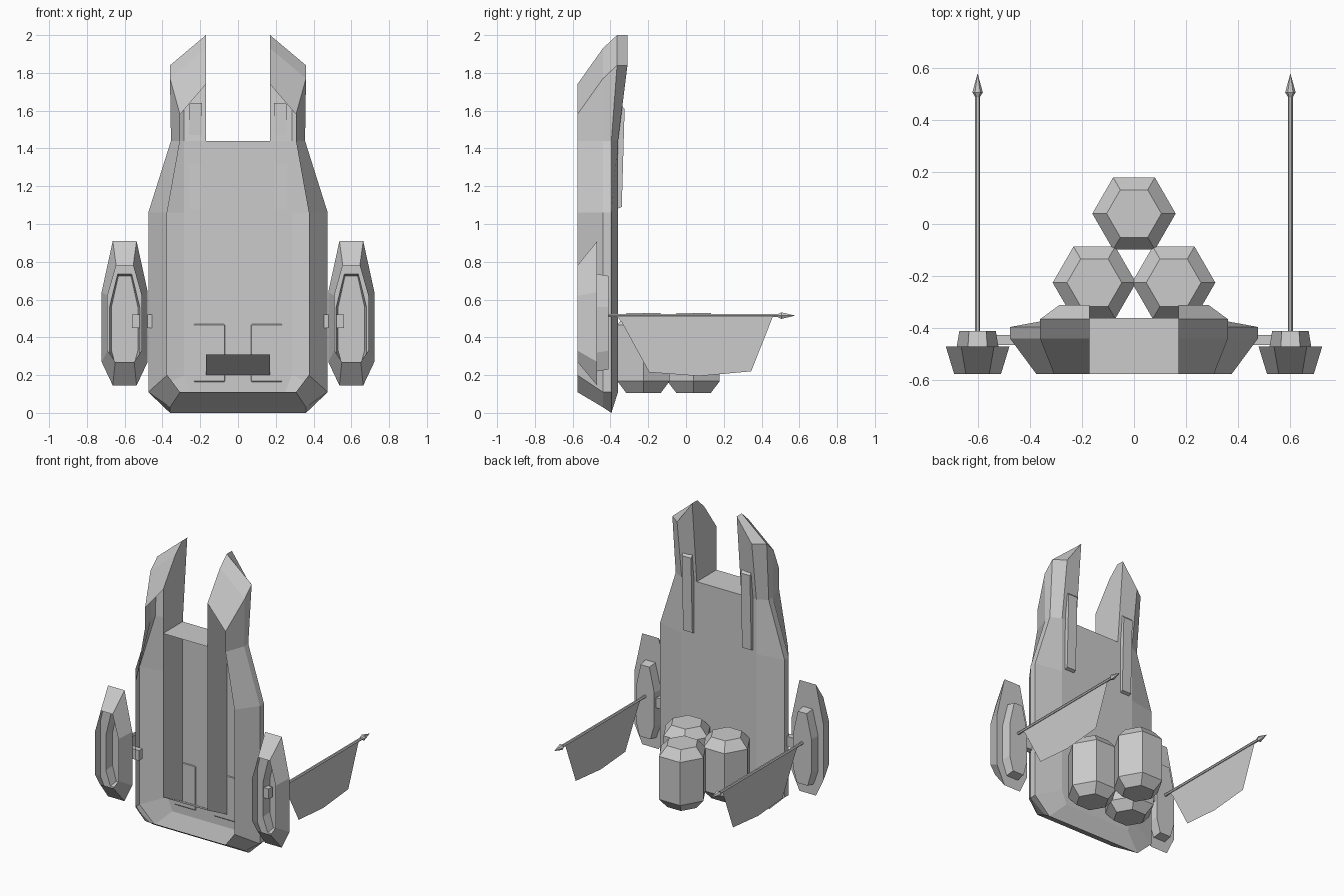
import bpy
from math import cos, sin, pi, radians
from mathutils import Vector

cube = bpy.data.objects.get("Cube")
if cube:
    bpy.data.objects.remove(cube, do_unlink=True)

grey = bpy.data.materials.new("plain grey")
grey.use_nodes = True
grey.diffuse_color = (0.6, 0.6, 0.6, 1)
grey.node_tree.nodes["Principled BSDF"].inputs["Base Color"].default_value = (0.6, 0.6, 0.6, 1)


def make(name, verts, faces, mirror=False):
    """Create a mesh object, optionally mirrored across x."""
    mesh = bpy.data.meshes.new(name)
    mesh.from_pydata(verts, [], faces)
    mesh.materials.append(grey)
    obj = bpy.data.objects.new(name, mesh)
    bpy.context.collection.objects.link(obj)
    if mirror:
        mod = obj.modifiers.new("mirror", "MIRROR")
        mod.merge_threshold = 0.0005
    return obj


def loft(rings, closed=True, cap_start=False, cap_end=False):
    """Skin a list of rings that have equal point counts."""
    n = len(rings[0])
    verts = [p for ring in rings for p in ring]
    faces = []
    for r in range(len(rings) - 1):
        for i in range(n if closed else n - 1):
            j = (i + 1) % n
            faces.append((r * n + i, r * n + j, (r + 1) * n + j, (r + 1) * n + i))
    if cap_start:
        faces.append(tuple(reversed(range(n))))
    if cap_end:
        faces.append(tuple(range(len(verts) - n, len(verts))))
    return verts, faces


def sheet(name, points, mirror=True):
    return make(name, points, [tuple(range(len(points)))], mirror)


def at_y(points, y):
    return [(x, y, z) for x, z in points]


# Hull shell: bevelled rim running from the open front to the back plate
front = at_y([(0, .11), (.307, .11), (.375, .2), (.375, 1.06), (.307, 1.44), (.307, 1.58)], -.575)
outer = at_y([(0, .03), (.36, .03), (.475, .11), (.475, 1.06), (.355, 1.44), (.36, 1.77)], -.44)
side = at_y([(0, 0), (.36, 0), (.475, .11), (.475, 1.06), (.355, 1.44)], -.395) + [(.36, -.365, 1.84)]
back = at_y([(0, .11), (.25, .11), (.285, .2), (.285, 1.06), (.285, 1.44)], -.36) + [(.285, -.31, 1.84)]
make("hull_rim", *loft([front, outer, side, back], closed=False), mirror=True)
sheet("hull_back_plate", back[:5] + [(.17, -.36, 1.44), (0, -.36, 1.44)])

# Prongs: tip slopes, back faces and inner walls
inner = [(.17, -.575, 1.74), (.17, -.44, 1.93), (.17, -.365, 2), (.17, -.31, 2)]
tips = [front[-1], outer[-1], side[-1], back[-1]]
make("prong_tips", *loft([inner, tips], closed=False), mirror=True)
sheet("prong_backs", [(.17, -.36, 1.44), back[4], back[5], inner[3]])
sheet("channel_walls", inner + [(.17, -.36, 1.44), (.17, -.36, .2), (.17, -.575, .31)])

# Channel between the walls
for name, zf, zb in (("channel_top", 1.44, 1.44), ("channel_bottom", .31, .2)):
    sheet(name, [(-.17, -.575, zf), (.17, -.575, zf), (.17, -.36, zb), (-.17, -.36, zb)], False)


def box(name, x0, x1, section):
    """Prism along x from a (y, z) section."""
    rings = [[(x, y, z) for y, z in section] for x in (x0, x1)]
    return make(name, *loft(rings, cap_start=True, cap_end=True), mirror=True)


# Back strips and pod struts
box("back_strips", .19, .26, [(-.366, 1.08), (-.34, 1.09), (-.325, 1.61), (-.352, 1.64)])
box("pod_struts", .43, .56, [(-.465, .45), (-.425, .45), (-.425, .52), (-.465, .52)])


# Side pods: open shells with a raised box on the back
def pod_ring(profile, y):
    right = [(.6 + w, y, z) for w, z in profile]
    left = [(.6 - w, y, z) for w, z in reversed(profile)]
    return right + left


pod_front = pod_ring([(.05, .27), (.09, .33), (.09, .62), (.045, .78)], -.575)
pod_mid = pod_ring([(.063, .145), (.122, .27), (.122, .64), (.063, .91)], -.47)
box_base = pod_ring([(.045, .22), (.08, .32), (.08, .56), (.037, .735)], -.47)
box_back = pod_ring([(.042, .23), (.07, .33), (.07, .56), (.033, .725)], -.41)
make("side_pods", *loft([pod_front, pod_mid, box_base, box_back], cap_end=True), mirror=True)


# Hexagonal parts turned around an axis
def hex_part(name, centre, profile, axis, mirror=False):
    rings = []
    for r, h in profile:
        ring = []
        for k in range(6):
            a = radians(60 * k)
            off = (r * cos(a), r * sin(a), h) if axis == "z" else (r * cos(a), h, r * sin(a))
            ring.append(tuple(Vector(centre) + Vector(off)))
        rings.append(ring)
    return make(name, *loft(rings, cap_start=True, cap_end=True), mirror=mirror)


# Barrels behind the hull
barrel = [(.105, .105), (.16, .168), (.16, .465), (.105, .528)]
for name, x, y in (("barrel_left", .152, -.225), ("barrel_right", -.152, -.225), ("barrel_rear", 0, .04)):
    hex_part(name, (x, y, 0), barrel, "z")

# Flag poles with pointed tips
hex_part("flag_poles", (.6, 0, .515), [(.01, -.415), (.01, .495)], "y", True)
hex_part("pole_tips", (.6, 0, .515), [(.01, .488), (.02, .505), (.001, .575)], "y", True)

# Flags hanging below the poles
flag = [(-.365, .51), (-.34, .48), (-.195, .215), (.07, .195), (.345, .22), (.46, .51)]
sheet("flags", [(.6, y, z) for y, z in flag])
